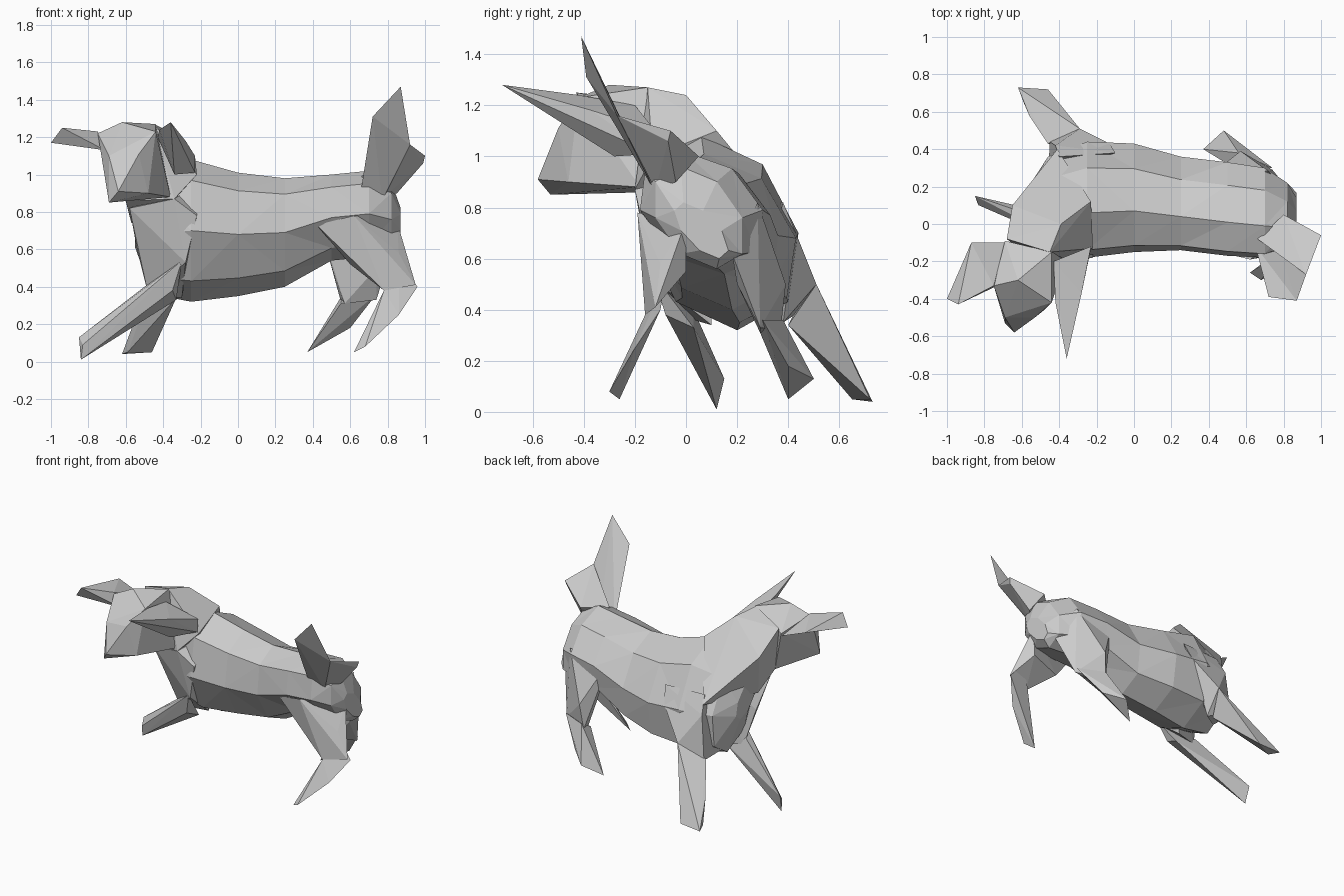
import bpy
import bmesh
from math import cos, sin, pi

default_cube = bpy.data.objects.get("Cube")
if default_cube:
    bpy.data.objects.remove(default_cube, do_unlink=True)

# One plain coat colour for the whole animal
coat = bpy.data.materials.new("light_grey_coat")
coat.use_nodes = True
coat_colour = (.6, .6, .6, 1)
coat.diffuse_color = coat_colour
coat.node_tree.nodes["Principled BSDF"].inputs["Base Color"].default_value = coat_colour


def finish(name, bm):
    """Turn a bmesh into a flat shaded object with the coat material."""
    bmesh.ops.recalc_face_normals(bm, faces=bm.faces)
    mesh = bpy.data.meshes.new(name)
    bm.to_mesh(mesh)
    bm.free()
    mesh.materials.append(coat)
    part = bpy.data.objects.new(name, mesh)
    bpy.context.collection.objects.link(part)
    return part


def faceted(name, *corners):
    """Wrap a few corner points in a tight faceted skin."""
    bm = bmesh.new()
    for corner in corners:
        bm.verts.new(corner)
    result = bmesh.ops.convex_hull(bm, input=bm.verts)
    loose = set(result["geom_interior"]) | set(result["geom_unused"])
    loose = [item for item in loose if isinstance(item, bmesh.types.BMVert)]
    bmesh.ops.delete(bm, geom=loose, context="VERTS")
    return finish(name, bm)


def loft_body(name, sections, sides, lean):
    """Skin leaning oval sections placed along the x axis."""
    bm = bmesh.new()
    rings = []
    for x, y, z, half_width, half_height in sections:
        ring = []
        for step in range(sides):
            angle = 2 * pi * step / sides
            across, up = cos(angle), sin(angle)
            ring.append(bm.verts.new((x, y + across * half_width - lean * up,
                                      z + up * half_height)))
        rings.append(ring)
    for front, back in zip(rings, rings[1:]):
        for i in range(sides):
            j = (i + 1) % sides
            bm.faces.new((front[i], front[j], back[j], back[i]))
    bm.faces.new(rings[0])
    bm.faces.new(rings[-1])
    bmesh.ops.triangulate(bm, faces=bm.faces)
    return finish(name, bm)


# Barrel of the body from chest to rump: x, y, z, half width, half height
loft_body("body", [
    (-.55, .1, .74, .1, .13),
    (-.46, .12, .68, .24, .32),
    (-.25, .13, .7, .31, .38),
    (0, .14, .68, .29, .33),
    (.25, .11, .69, .25, .29),
    (.5, .08, .77, .25, .23),
    (.7, .06, .79, .24, .23),
    (.82, .05, .76, .17, .2),
    (.87, .06, .71, .08, .11),
], sides=8, lean=.07)

# Neck turning towards the front
faceted("neck",
        (-.68, -.08, 1.2), (-.45, -.15, 1.27), (-.39, 0, 1.24),
        (-.23, .12, 1.1), (-.65, .1, 1.05), (-.53, .2, .95),
        (-.41, .4, .76), (-.6, -.15, .86), (-.22, -.13, 1),
        (-.57, 0, .74), (-.34, -.2, .87))

# Near shoulder and chest above the reaching leg
faceted("near_shoulder",
        (-.34, -.2, .87), (-.22, -.18, .78), (-.58, -.13, .82),
        (-.28, -.14, .53), (-.54, -.02, .6), (-.48, .03, .36),
        (-.3, .1, .34), (-.22, .1, .95))

# Head with its blunt muzzle
faceted("head",
        (-.69, -.53, .85), (-.64, -.58, .91), (-.48, -.46, .9),
        (-.69, -.5, 1.1), (-.53, -.5, 1.11), (-.75, -.33, 1.22),
        (-.62, -.3, 1.28), (-.44, -.42, 1.23), (-.44, -.15, 1.27),
        (-.69, -.09, 1.16), (-.6, -.15, .86), (-.36, -.18, .88))

# Ears spreading to both sides
faceted("left_ear",
        (-.36, -.72, 1.28), (-.42, -.42, 1.24), (-.28, -.37, 1.18),
        (-.34, -.28, 1), (-.23, -.12, 1.1), (-.23, -.13, 1.01),
        (-.43, -.2, 1.2))
faceted("right_ear",
        (-1, -.4, 1.17), (-.94, -.43, 1.25), (-.87, -.1, 1.21),
        (-.69, -.1, 1.14), (-.75, -.33, 1.23), (-.71, -.32, 1.13))

# Front leg reaching forwards
faceted("reaching_front_leg",
        (-.84, .12, .01), (-.85, .15, .13), (-.83, .1, .09),
        (-.35, -.08, .38), (-.33, .03, .33), (-.3, -.13, .54),
        (-.5, .03, .4))

# Front leg stretched out to the side, with its shoulder
faceted("side_shoulder",
        (-.1, .38, .82), (-.4, .36, .82), (-.42, .42, .7),
        (-.45, .44, .39), (-.29, .51, .5), (-.13, .43, .7),
        (-.3, .38, .35), (-.46, .25, .4))
faceted("side_front_leg",
        (-.62, .73, .04), (-.46, .72, .05), (-.59, .65, .05),
        (-.56, .58, .2), (-.29, .51, .5), (-.46, .43, .4),
        (-.33, .4, .34))

# Near hind leg
faceted("near_thigh",
        (.42, -.14, .73), (.62, -.19, .78), (.86, -.1, .58),
        (.78, -.16, .38), (.95, -.12, .41), (.6, -.07, .52),
        (.84, 0, .55), (.85, 0, .75))
faceted("near_shin",
        (.62, -.26, .05), (.68, -.3, .08), (.78, -.16, .38),
        (.96, -.1, .4), (.86, -.2, .25), (.86, -.08, .52))

# Far hind leg
faceted("far_thigh",
        (.42, .27, .8), (.72, .28, .82), (.57, .39, .5),
        (.5, .29, .51), (.74, .29, .33), (.55, .37, .32),
        (.57, .29, .31), (.74, .2, .5), (.83, .18, .62))
faceted("far_shin",
        (.37, .4, .05), (.48, .5, .13), (.6, .4, .18),
        (.56, .38, .36), (.74, .3, .36), (.55, .29, .31))

# Raised tail: a broad blade on a short root
faceted("tail_blade",
        (.87, -.41, 1.47), (.72, -.39, 1.31), (.65, -.12, .87),
        (.77, -.12, .86), (.92, -.27, 1.16))
faceted("tail_root",
        (.92, -.27, 1.16), (1, -.06, 1.1), (.99, -.07, 1.06),
        (.8, .05, 1), (.85, -.04, .9), (.77, -.12, .87),
        (.66, -.08, .99))
